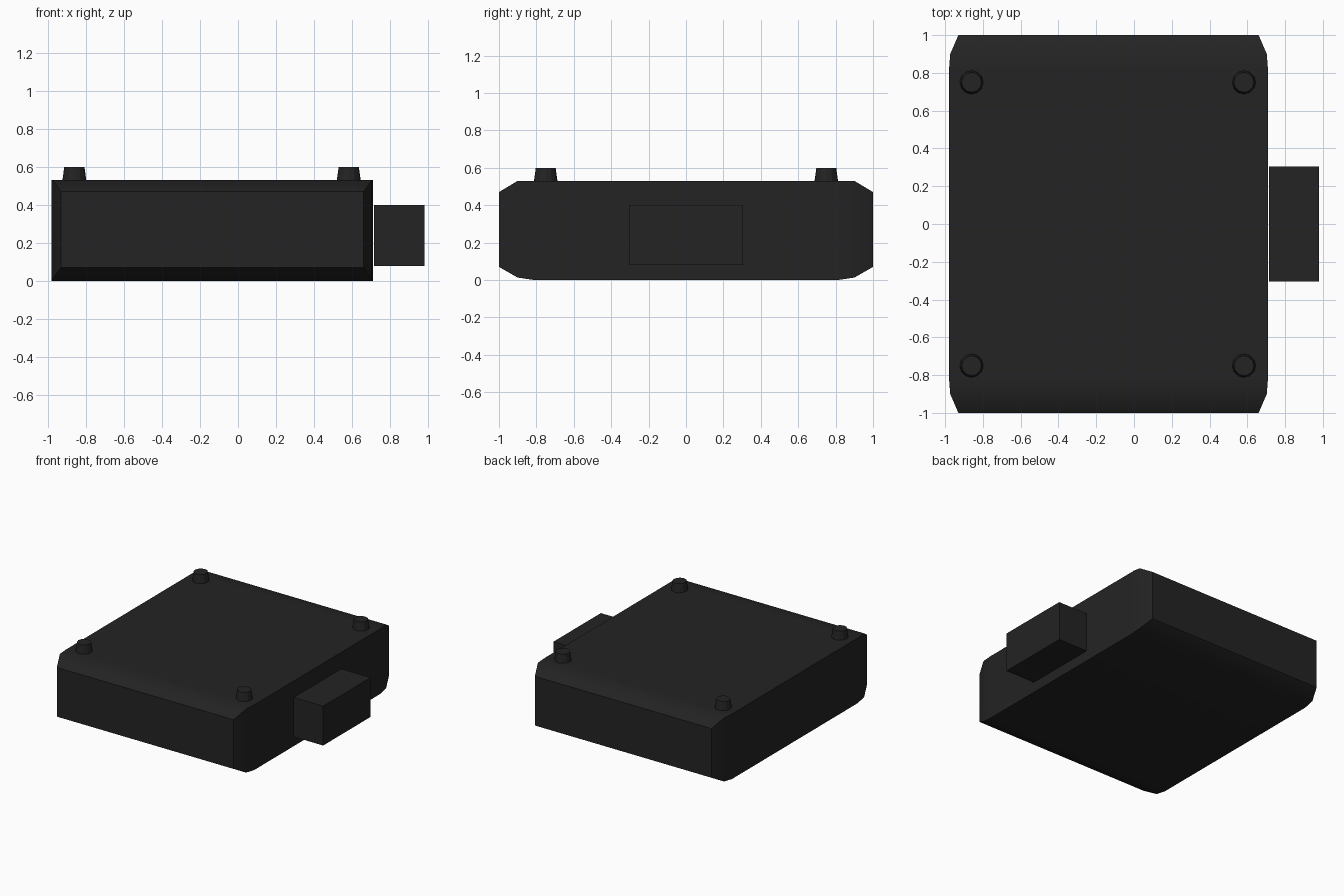
import bpy, bmesh, math

cube = bpy.data.objects.get("Cube")
if cube:
    bpy.data.objects.remove(cube, do_unlink=True)

# Single dark plastic colour
plastic = bpy.data.materials.new("black_plastic")
plastic.use_nodes = True
colour = (0.017, 0.017, 0.017, 1)
plastic.diffuse_color = colour
bsdf = next(n for n in plastic.node_tree.nodes if n.type == 'BSDF_PRINCIPLED')
bsdf.inputs["Base Color"].default_value = colour
bsdf.inputs["Roughness"].default_value = 0.6


def finish(obj, smooth_angle=None):
    obj.data.materials.clear()
    obj.data.materials.append(plastic)
    if smooth_angle:
        bpy.ops.object.select_all(action='DESELECT')
        obj.select_set(True)
        bpy.context.view_layer.objects.active = obj
        bpy.ops.object.shade_smooth_by_angle(angle=math.radians(smooth_angle))


# Housing: rectangular sections lofted along y, tapering towards both ends
LEFT, RIGHT, TOP = -0.98, 0.71, 0.53
half = [(1.0, 0.05, 0.07, 0.06), (0.9, 0.007, 0.013, 0.0), (0.81, 0, 0, 0)]
sections = [(-y, i, lo, hi) for y, i, lo, hi in half] + half[::-1]
bm = bmesh.new()
rings = []
for y, inset, low, high in sections:
    a, b, z0, z1 = LEFT + inset, RIGHT - inset, low, TOP - high
    rings.append([bm.verts.new((x, y, z)) for x, z in
                  ((a, z0), (b, z0), (b, z1), (a, z1))])
for r, s in zip(rings, rings[1:]):
    for k in range(4):
        n = (k + 1) % 4
        bm.faces.new((r[k], r[n], s[n], s[k]))
bm.faces.new(rings[0])
bm.faces.new(rings[-1])
bmesh.ops.recalc_face_normals(bm, faces=bm.faces)
mesh = bpy.data.meshes.new("housing")
bm.to_mesh(mesh)
bm.free()
housing = bpy.data.objects.new("housing", mesh)
bpy.context.collection.objects.link(housing)
finish(housing, 35)

# Connector block on the side, standing just clear of the housing
bpy.ops.mesh.primitive_cube_add(size=1, location=(0.8475, 0, 0.24))
connector = bpy.context.object
connector.name = "connector_block"
connector.scale = (0.265, 0.61, 0.32)
finish(connector)

# Four tapered pegs on the top corners
for side, x in (("right", -0.86), ("left", 0.582)):
    for end, y in (("front", -0.75), ("back", 0.75)):
        bpy.ops.mesh.primitive_cone_add(vertices=12, radius1=0.064, radius2=0.053,
                                        depth=0.08, location=(x, y, 0.56))
        peg = bpy.context.object
        peg.name = f"{end}_{side}_peg"
        finish(peg)
